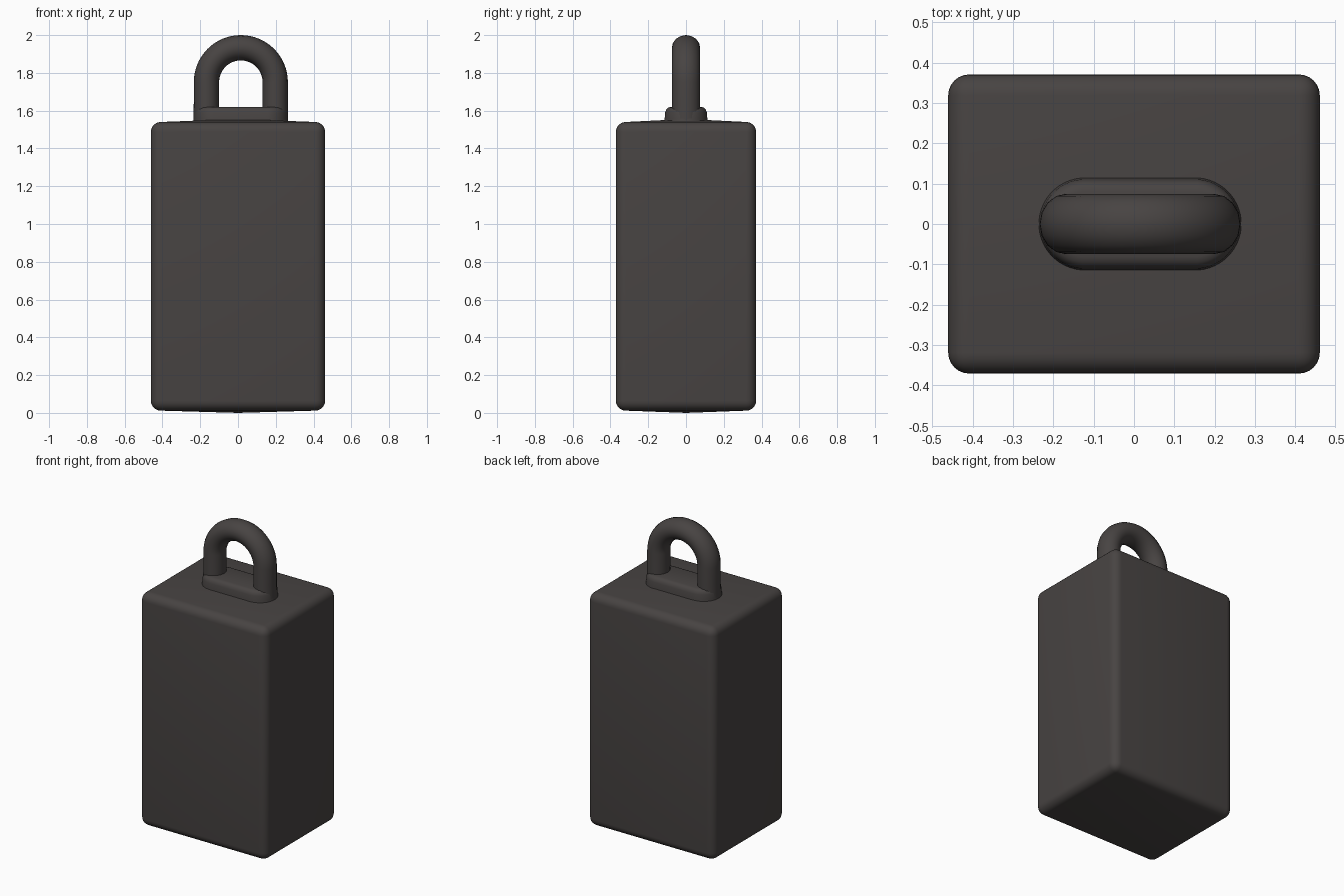
import bpy, bmesh, math

if "Cube" in bpy.data.objects:
    bpy.data.objects.remove(bpy.data.objects["Cube"])

mat = bpy.data.materials.new("dark iron grey")
mat.diffuse_color = (0.064, 0.057, 0.055, 1)
mat.use_nodes = True
mat.node_tree.nodes["Principled BSDF"].inputs["Base Color"].default_value = mat.diffuse_color


def finish(obj, angle=40):
    obj.data.materials.clear()
    obj.data.materials.append(mat)
    bpy.ops.object.select_all(action='DESELECT')
    obj.select_set(True)
    bpy.context.view_layer.objects.active = obj
    bpy.ops.object.shade_smooth_by_angle(angle=math.radians(angle))


def add_mesh(name, bm):
    bmesh.ops.recalc_face_normals(bm, faces=bm.faces[:])
    me = bpy.data.meshes.new(name)
    bm.to_mesh(me)
    bm.free()
    obj = bpy.data.objects.new(name, me)
    bpy.context.collection.objects.link(obj)
    return obj


# Weight body: rounded box with very shallow crowned top and bottom
bm = bmesh.new()
bmesh.ops.create_cube(bm, size=1)
for v in bm.verts:
    v.co.x *= 0.922
    v.co.y *= 0.742
    v.co.z = 1.54 if v.co.z > 0 else 0.012
bmesh.ops.bevel(bm, geom=bm.edges[:], offset=0.052, segments=6, profile=0.5,
                affect='EDGES')
caps = [f for f in bm.faces if abs(f.normal.z) > 0.99 and f.calc_area() > 0.2]
for f in caps:
    up = f.normal.z > 0
    new = bmesh.ops.poke(bm, faces=[f])
    for v in new['verts']:
        v.co.z = 1.556 if up else 0.0
body = add_mesh("weight_body", bm)
finish(body)

# Handle foot: stadium-shaped pad stacked from rounded rings
CX = 0.015
bm = bmesh.new()
rings = []
for z, inset in ((1.535, -0.004), (1.56, 0), (1.59, 0.002), (1.606, 0.008),
                 (1.616, 0.018), (1.62, 0.032)):
    r = 0.113 - inset
    ring = []
    for i in range(48):
        a = 2 * math.pi * (i + 0.5) / 48
        side = 1 if math.cos(a) > 0 else -1
        ring.append(bm.verts.new((CX + side * 0.136 + r * math.cos(a),
                                  r * math.sin(a), z)))
    rings.append(ring)
for lo, hi in zip(rings, rings[1:]):
    for i in range(48):
        j = (i + 1) % 48
        bm.faces.new((lo[i], lo[j], hi[j], hi[i]))
bm.faces.new(rings[0][::-1])
bm.faces.new(rings[-1])
foot = add_mesh("handle_foot", bm)
finish(foot, 50)

# Handle loop: round bar swept up, over the arch and down
R, ARCH_Z = 0.182, 1.751
path = [(R + 0.002, 1.545), (R, 1.65)]
path += [(R * math.cos(math.pi * i / 32), ARCH_Z + R * math.sin(math.pi * i / 32))
         for i in range(33)]
path += [(-R, 1.65), (-R - 0.002, 1.545)]
cu = bpy.data.curves.new("handle_loop", 'CURVE')
cu.dimensions = '3D'
cu.bevel_depth = 0.067
cu.bevel_resolution = 6
cu.use_fill_caps = True
sp = cu.splines.new('POLY')
sp.points.add(len(path) - 1)
for p, (x, z) in zip(sp.points, path):
    p.co = (x + CX, 0, z, 1)
loop = bpy.data.objects.new("handle_loop", cu)
bpy.context.collection.objects.link(loop)
loop.select_set(True)
bpy.ops.object.select_all(action='DESELECT')
loop.select_set(True)
bpy.context.view_layer.objects.active = loop
bpy.ops.object.convert(target='MESH')
loop = bpy.context.view_layer.objects.active
for v in loop.data.vertices:
    v.co.y *= 1.12
finish(loop)
